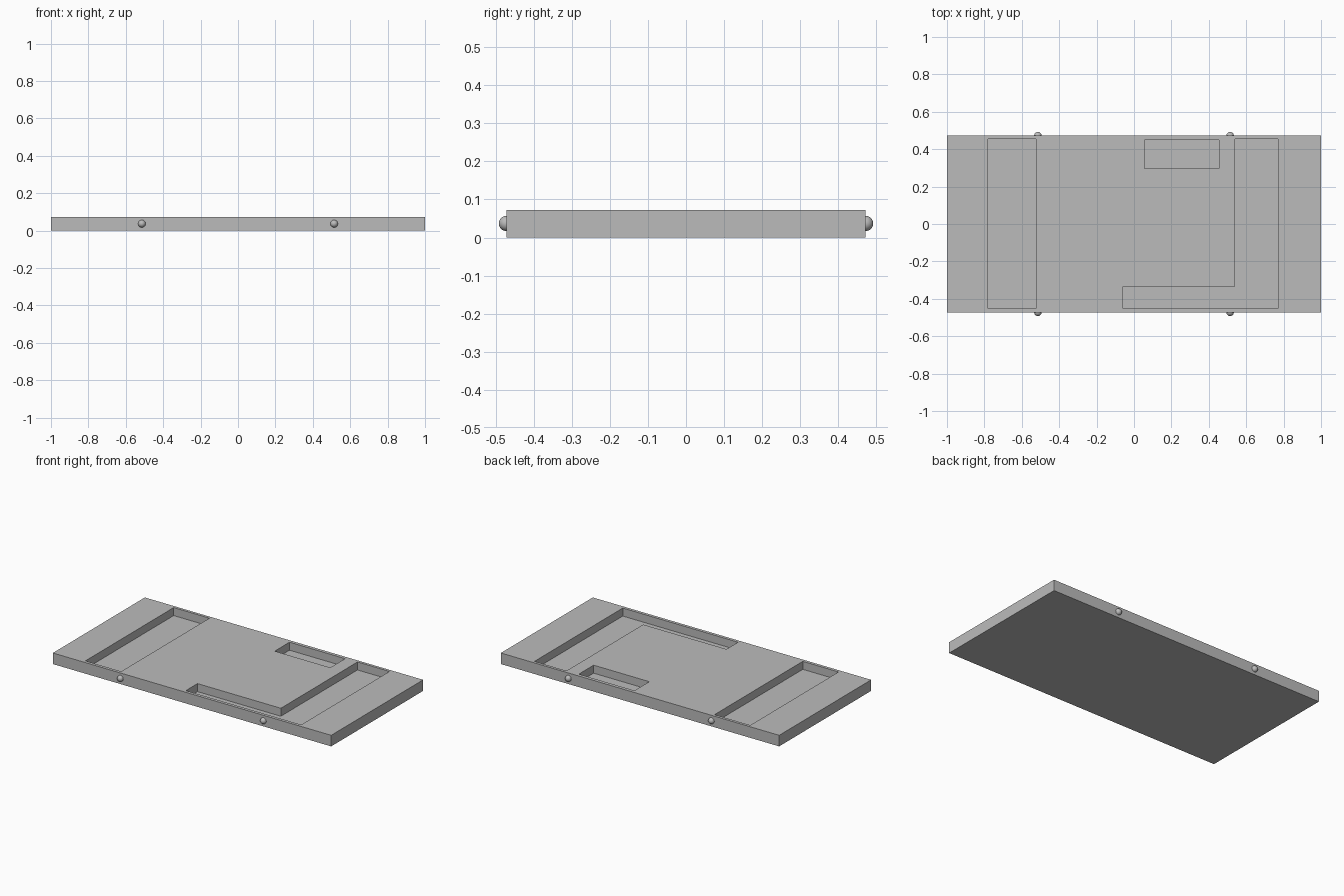
import bpy
import bmesh

if "Cube" in bpy.data.objects:
    bpy.data.objects.remove(bpy.data.objects["Cube"], do_unlink=True)

HALF_Y, TOP, FLOOR = 0.472, 0.072, 0.02

# Single plain grey
grey = bpy.data.materials.new("grey")
grey.use_nodes = True
colour = (0.5, 0.5, 0.5, 1)
grey.diffuse_color = colour
grey.node_tree.nodes["Principled BSDF"].inputs["Base Color"].default_value = colour


def prism(name, outline, z0, z1):
    """Extrude a counter-clockwise xy outline from z0 to z1."""
    bm = bmesh.new()
    base = bm.faces.new([bm.verts.new((x, y, z0)) for x, y in outline])
    top = bmesh.ops.extrude_face_region(bm, geom=[base])["geom"]
    bmesh.ops.translate(bm, vec=(0, 0, z1 - z0),
                        verts=[v for v in top if isinstance(v, bmesh.types.BMVert)])
    bmesh.ops.recalc_face_normals(bm, faces=bm.faces)
    mesh = bpy.data.meshes.new(name)
    bm.to_mesh(mesh)
    bm.free()
    mesh.materials.append(grey)
    obj = bpy.data.objects.new(name, mesh)
    bpy.context.collection.objects.link(obj)
    return obj


def rect(x0, x1, y0, y1):
    return [(x0, y0), (x1, y0), (x1, y1), (x0, y1)]


# Base slab
slab = prism("slab", rect(-1, 1, -HALF_Y, HALF_Y), 0, TOP)

# Recesses: long slot, small slot and L-shaped slot
recesses = {
    "long_recess": rect(-0.78, -0.523, -0.452, 0.454),
    "small_recess": rect(0.055, 0.455, 0.298, 0.45),
    "l_recess": [(-0.058, -0.452), (0.771, -0.452), (0.771, 0.454),
                 (0.541, 0.454), (0.541, -0.333), (-0.058, -0.333)],
}
bpy.context.view_layer.objects.active = slab
for name, outline in recesses.items():
    cutter = prism(name + "_cutter", outline, FLOOR, TOP + 0.1)
    cutter.hide_render = True
    cut = slab.modifiers.new(name, "BOOLEAN")
    cut.operation, cut.solver, cut.object = "DIFFERENCE", "EXACT", cutter
    bpy.ops.object.modifier_apply(modifier=name)
    bpy.data.objects.remove(cutter, do_unlink=True)

# Round side studs, half sunk into the long edges
for side_y, end in ((-1, "front"), (1, "back")):
    for side_x, hand in ((-1, "right"), (1, "left")):
        bpy.ops.mesh.primitive_uv_sphere_add(
            segments=32, ring_count=16, radius=0.02,
            location=(side_x * 0.514, side_y * HALF_Y, 0.037))
        stud = bpy.context.object
        stud.name = f"{end}_{hand}_stud"
        stud.data.materials.append(grey)
        bpy.ops.object.shade_smooth()
